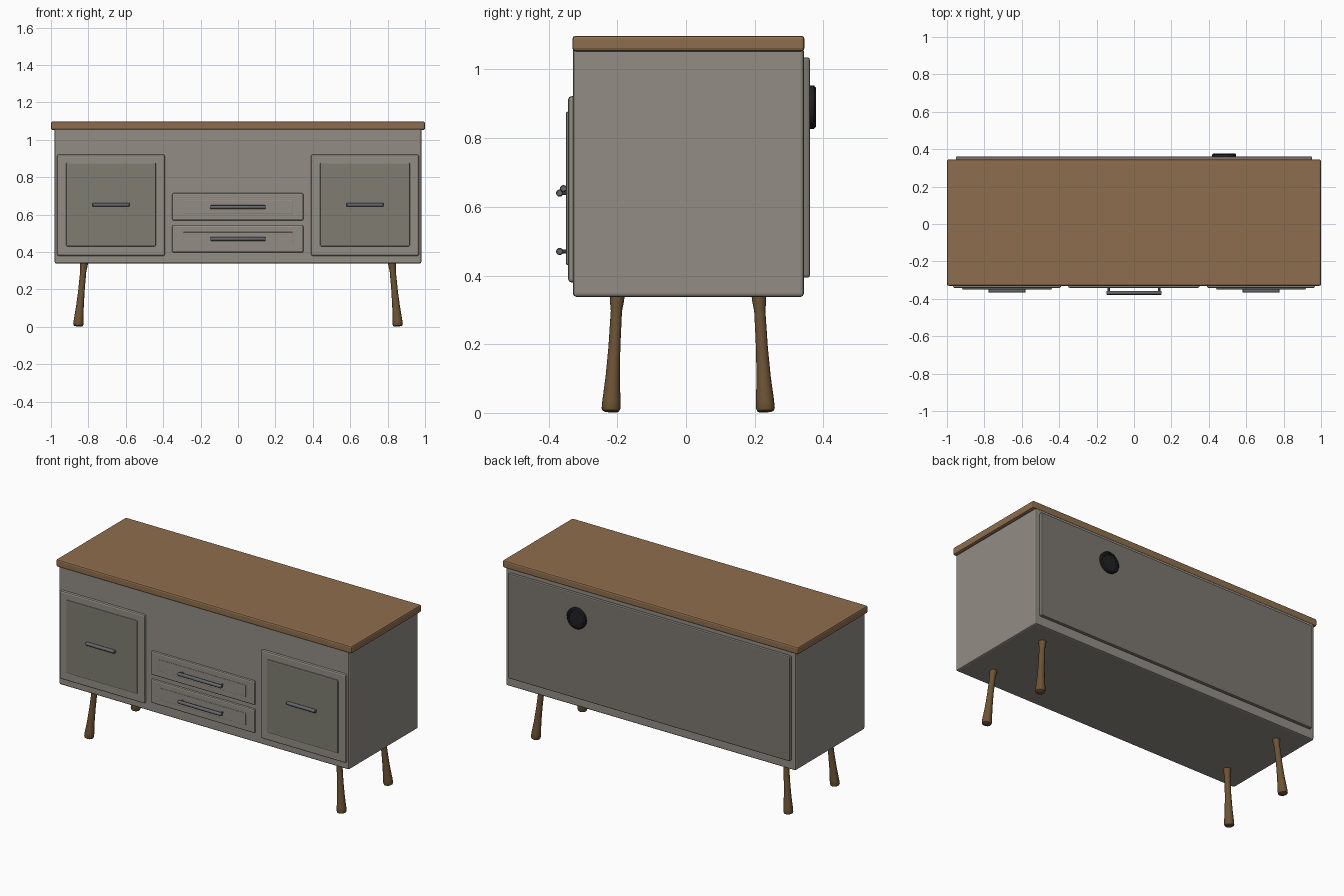
import bpy, bmesh
from math import radians, pi
from mathutils import Vector, Matrix

if "Cube" in bpy.data.objects:
    bpy.data.objects.remove(bpy.data.objects["Cube"])


def material(name, rgb):
    m = bpy.data.materials.new(name)
    m.diffuse_color = (*rgb, 1)
    m.use_nodes = True
    m.node_tree.nodes["Principled BSDF"].inputs["Base Color"].default_value = m.diffuse_color
    return m


PAINT = material("warm_grey_paint", (0.29, 0.27, 0.235))
PANEL = material("panel_grey", (0.21, 0.2, 0.165))
BACK = material("back_grey", (0.2, 0.185, 0.16))
WOOD = material("oak", (0.27, 0.155, 0.075))
DARK_WOOD = material("dark_oak", (0.15, 0.085, 0.035))
METAL = material("steel", (0.13, 0.135, 0.15))
BLACK = material("black_plastic", (0.015, 0.015, 0.018))


def finish(bm, name, mat, smooth=True):
    bmesh.ops.recalc_face_normals(bm, faces=bm.faces)
    me = bpy.data.meshes.new(name)
    bm.to_mesh(me)
    bm.free()
    me.materials.append(mat)
    ob = bpy.data.objects.new(name, me)
    bpy.context.collection.objects.link(ob)
    if smooth:
        bpy.ops.object.select_all(action='DESELECT')
        ob.select_set(True)
        bpy.context.view_layer.objects.active = ob
        bpy.ops.object.shade_smooth_by_angle(angle=radians(35))
    return ob


def box(name, x, y, z, mat, bevel=0.008):
    """Bevelled box from (min, max) ranges."""
    bm = bmesh.new()
    bmesh.ops.create_cube(bm, size=1)
    for v in bm.verts:
        v.co = [r[0] if c < 0 else r[1] for r, c in zip((x, y, z), v.co)]
    bmesh.ops.bevel(bm, geom=bm.edges[:], offset=bevel, segments=2, profile=0.5,
                    affect='EDGES', clamp_overlap=True)
    return finish(bm, name, mat, smooth=False)


def lathe(name, start, end, profile, mat, sides=16):
    """Sweep (fraction along axis, radius) rings from start to end."""
    start, end = Vector(start), Vector(end)
    rot = (end - start).to_track_quat('Z', 'Y').to_matrix().to_4x4()
    bm = bmesh.new()
    rings = []
    for t, r in profile:
        mat4 = Matrix.Translation(start.lerp(end, t)) @ rot
        rings.append(bmesh.ops.create_circle(bm, segments=sides, radius=r, matrix=mat4)["verts"])
    for a, b in zip(rings, rings[1:]):
        for i in range(sides):
            j = (i + 1) % sides
            bm.faces.new((a[i], a[j], b[j], b[i]))
    bm.faces.new(rings[0])
    bm.faces.new(rings[-1])
    return finish(bm, name, mat)


ROD = [(0, 0.008), (0.015, 0.0105), (0.985, 0.0105), (1, 0.008)]

# Carcass, top and back panel
box("cabinet_body", (-0.98, 0.98), (-0.329, 0.343), (0.338, 1.062), PAINT, 0.009)
box("wood_top", (-1, 1), (-0.331, 0.345), (1.053, 1.098), WOOD, 0.009)
box("back_panel", (-0.953, 0.953), (0.325, 0.361), (0.394, 1.035), BACK, 0.007)

# Cable grommet: outer ring with a recessed cap
lathe("cable_grommet", (0.482, 0.355, 0.89), (0.482, 0.378, 0.89),
      [(0, 0.064), (0.75, 0.064), (1, 0.057), (1.0, 0.048), (0.8, 0.045)], BLACK, 24)

for side, s in (("left", -1), ("right", 1)):
    # Doors with a raised centre panel and a bar handle
    c = s * 0.679
    box(side + "_door", (c - 0.288, c + 0.288), (-0.343, -0.31), (0.38, 0.922), PAINT, 0.009)
    box(side + "_door_panel", (c - 0.24, c + 0.24), (-0.35, -0.33), (0.43, 0.877), PANEL, 0.006)
    lathe(side + "_door_handle", (c - 0.098, -0.357, 0.653), (c + 0.098, -0.357, 0.653),
          ROD, METAL, 12)

    # Splayed legs, flared at the foot
    for end, y_top, y_foot in (("front", -0.2, -0.219), ("back", 0.212, 0.232)):
        lathe(f"{end}_{side}_leg", (s * 0.823, y_top, 0.345), (s * 0.855, y_foot, 0.003),
              [(0, 0.022), (0.06, 0.0205), (0.14, 0.0165), (0.45, 0.0175), (0.7, 0.021),
               (0.9, 0.0265), (0.97, 0.0275), (0.99, 0.025), (1, 0.019)], DARK_WOOD)

# Two drawers, each with a shallow raised panel and a handle on posts
for row, z, hz in (("upper", 0.642, 0.64), ("lower", 0.47, 0.47)):
    box(row + "_drawer", (-0.352, 0.35), (-0.341, -0.31), (z - 0.073, z + 0.073), PAINT, 0.008)
    box(row + "_drawer_panel", (-0.294, 0.292), (-0.343, -0.33), (z - 0.036, z + 0.036),
        PAINT, 0.002)
    lathe(row + "_drawer_handle", (-0.148, -0.368, hz), (0.148, -0.368, hz), ROD, METAL, 12)
    for side, x in (("left", -0.135), ("right", 0.135)):
        lathe(f"{row}_{side}_handle_post", (x, -0.335, hz), (x, -0.368, hz),
              [(0, 0.006), (1, 0.006)], METAL, 10)
